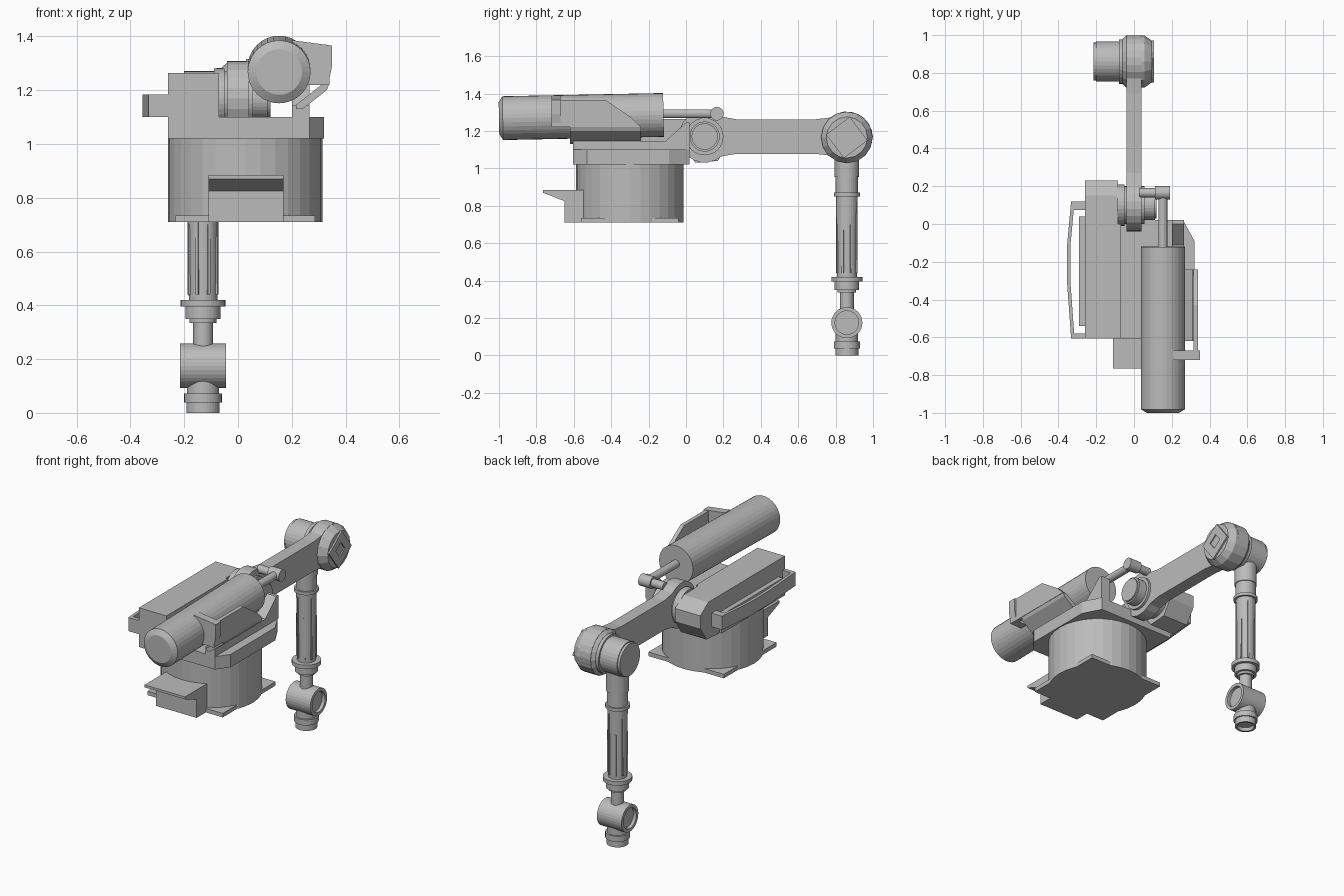
import bpy, bmesh, math
from mathutils import Vector, Matrix

cube = bpy.data.objects.get("Cube")
if cube:
    bpy.data.objects.remove(cube, do_unlink=True)

grey = bpy.data.materials.new("light_grey")
grey.use_nodes = True
grey.diffuse_color = (.5, .5, .5, 1)
grey.node_tree.nodes["Principled BSDF"].inputs["Base Color"].default_value = grey.diffuse_color


def place(axis, u, v, along):
    """Point from profile coordinates u, v and a distance along the axis."""
    return Vector({"x": (along, u, v), "y": (u, along, v), "z": (u, v, along)}[axis])


def loft(name, rings):
    """Skin matching rings of points and cap both ends."""
    bm = bmesh.new()
    rows = [[bm.verts.new(point) for point in ring] for ring in rings]
    for lower, upper in zip(rows, rows[1:]):
        for i in range(len(lower)):
            bm.faces.new((lower[i - 1], lower[i], upper[i], upper[i - 1]))
    bm.faces.new(rows[0])
    bm.faces.new(rows[-1])
    bmesh.ops.recalc_face_normals(bm, faces=bm.faces)
    mesh = bpy.data.meshes.new(name)
    bm.to_mesh(mesh)
    bm.free()
    mesh.materials.append(grey)
    part = bpy.data.objects.new(name, mesh)
    bpy.context.collection.objects.link(part)
    return part


def prism(name, axis, outline, low, high):
    """Extrude an outline along an axis."""
    return loft(name, [[place(axis, u, v, along) for u, v in outline] for along in (low, high)])


def box(name, x, y, z):
    return prism(name, "z", [(x[0], y[0]), (x[1], y[0]), (x[1], y[1]), (x[0], y[1])], *z)


def arc(centre, radius, start, end, steps):
    """Evenly spaced points from one angle to another, both included."""
    angles = [math.radians(start + (end - start) * i / steps) for i in range(steps + 1)]
    return [(centre[0] + radius * math.cos(a), centre[1] + radius * math.sin(a)) for a in angles]


def lathe(name, axis, centre, profile, sides=32, turn=0):
    """Turn (radius, distance) pairs round an axis through a centre."""
    return loft(name, [[place(axis, u, v, along)
                        for u, v in arc(centre, radius, turn, turn + 360, sides)[:-1]]
                       for radius, along in profile])


def stack(name, axis, centre, start, steps):
    """Stepped shaft: each (radius, end) pair is one straight cylinder."""
    profile = []
    for radius, end in steps:
        profile += [(radius, start), (radius, end)]
        start = end
    return lathe(name, axis, centre, profile)


def mirror_outline(half, middle):
    """Close an outline by reflecting its upper half about a height."""
    return half + [(u, middle + middle - v) for u, v in reversed(half)]


FLOOR, DECK, STEP, ROOF = .71, 1.1, 1.145, 1.265
FRONT, LEFT = -.605, -.26
DRUM, DRUM_RADIUS = Vector((.027, -.3)), .287
PIVOT = 1.17
SHOULDER, ELBOW = (.1, PIVOT), (.86, PIVOT - .005)
FOREARM = (-.13, ELBOW[0])
BALANCER_X = .153

# Pedestal drum on a square foot plate
lathe("pedestal_drum", "z", DRUM, [(DRUM_RADIUS, FLOOR), (DRUM_RADIUS, DECK - .07)])
lathe("foot_plate", "z", DRUM, [(.368, FLOOR), (.368, FLOOR + .025)], sides=4, turn=45)

# Cable connector with a wedge-shaped hood
CONNECTOR = (-.11, .17)
box("connector_block", CONNECTOR, (-.65, -.5), (FLOOR, .83))
prism("connector_hood", "x", [(-.5, .885), (-.765, .885), (-.765, .87), (-.65, .825), (-.5, .825)],
      *CONNECTOR)

# Turntable with its gusset
prism("turntable", "z", [(LEFT, FRONT), (.265, FRONT), (.32, -.53), (.32, -.09),
                         (.26, .02), (LEFT, .02)], DECK - .08, DECK)
prism("turntable_gusset", "x", [(FRONT, DECK), (FRONT, STEP), (-.11, STEP), (0, STEP + .1),
                                (.02, STEP + .1), (.02, DECK)], .2, .265)

# Shoulder housing beside the arm
prism("shoulder_housing", "x", [(FRONT, DECK), (FRONT, ROOF), (.15, ROOF), (.23, 1.21),
                                (.23, 1.13), (.17, 1.04), (.05, 1.03), (0, DECK)], LEFT, -.085)
box("inner_housing", (-.085, -.07), (FRONT, 0), (DECK, ROOF))
box("housing_side_panel", (-.29, LEFT), (-.54, .04), (DECK, 1.16))

# Bowed guard standing off the housing: a thin wall and two end pieces
GUARD_HEIGHT = (DECK, DECK + .085)
bow = [(-.333, FRONT), (-.355, -.3), (-.355, -.12), (-.333, .12)]
prism("side_guard_wall", "z", bow + [(x + .018, y) for x, y in reversed(bow)], *GUARD_HEIGHT)
box("side_guard_front", (-.333, LEFT), (FRONT, FRONT + .025), GUARD_HEIGHT)
box("side_guard_back", (-.333, LEFT), (.075, .12), GUARD_HEIGHT)

# Shoulder joint
stack("shoulder_bearing", "x", SHOULDER, -.09, [(.11, -.05), (.1, -.03)])
stack("shoulder_hub", "x", SHOULDER, .03, [(.1, .055), (.08, .11), (.07, .12)])

# Upper arm: rounded ends joined by a slimmer beam
END_RADIUS, BEAM_HALF, NECK = .139, .082, .17
half = arc(SHOULDER, END_RADIUS, 180, 50, 8)
half += [(SHOULDER[0] + NECK, PIVOT + BEAM_HALF + .01), (ELBOW[0] - NECK, PIVOT + BEAM_HALF + .01)]
half += arc(ELBOW, END_RADIUS, 130, 0, 8)
prism("upper_arm", "x", mirror_outline(half, PIVOT), -.04, .04)

# Elbow head, motor and diamond cover with a square recess
lathe("elbow_head", "x", ELBOW, [(.12, -.06), (.138, -.04), (.138, .055), (.11, .095)], sides=16)
stack("elbow_motor", "x", ELBOW, -.215, [(.1, -.2), (.106, -.08), (.118, -.04)])
lathe("elbow_cover", "x", ELBOW, [(.112, .09), (.112, .105), (.045, .105), (.045, .098)],
      sides=4, turn=-8)

# Forearm hanging from the elbow, with ribs round its tube
stack("forearm_collars", "z", FOREARM, .22, [(.037, .335), (.05, .35), (.065, .395), (.083, .42)])
lathe("forearm_tube", "z", FOREARM, [(.053, .42), (.058, .85)])
stack("forearm_top", "z", FOREARM, .85, [(.07, .87), (.06, .955), (.065, DECK)])
RIBS = 8
for i in range(RIBS):
    rib = box("forearm_rib", (.05, .06), (-.005, .005), (.44, .82 if i % 2 else .7))
    rib.matrix_world = (Matrix.Translation((*FOREARM, 0))
                        @ Matrix.Rotation(math.tau * (i + .5) / RIBS, 4, "Z"))

# Wrist barrel with recessed ends
WRIST, BARREL_HALF = (ELBOW[0], .175), .085
barrel = [(.063, BARREL_HALF - .02), (.063, BARREL_HALF), (.083, BARREL_HALF)]
barrel += [(radius, -along) for radius, along in reversed(barrel)]
lathe("wrist_barrel", "x", WRIST, [(radius, along + FOREARM[0]) for radius, along in barrel])

# Tool flange with a recessed face
lathe("tool_tip", "z", FOREARM, [(.045, .02), (.05, 0), (.062, 0), (.062, .04)])
stack("tool_flange", "z", FOREARM, .038, [(.07, .073), (.06, .12)])

# Balancer cylinder, leaning up slightly towards the arm
cylinder = lathe("balancer_cylinder", "z", (0, 0), [(.085, 0), (.117, .02), (.117, .88)])
lean = Vector((0, 1, .02)).to_track_quat("Z", "Y").to_matrix().to_4x4()
cylinder.matrix_world = Matrix.Translation((BALANCER_X, -1, 1.268)) @ lean

# Balancer rod and the pin joining it to the arm
PIN = (.165, 1.292)
lathe("balancer_rod", "y", (BALANCER_X, PIN[1]), [(.024, -.13), (.024, PIN[0])], sides=16)
stack("balancer_pin", "x", PIN, .03, [(.025, .11), (.036, .19)])

# Open guard beside the balancer: side wall, front plate and sloping floor
SILL, CREST = 1.22, 1.366
prism("balancer_guard_side", "x", [(-.72, SILL), (-.72, CREST), (-.43, CREST), (-.29, 1.27),
                                   (-.24, SILL)], .315, .34)
prism("balancer_guard_front", "y", [(.2, SILL), (.335, SILL), (.35, 1.29), (.35, CREST),
                                    (.2, CREST + .02)], -.72, -.67)
prism("balancer_guard_floor", "y", [(.31, SILL), (.338, SILL), (.33, SILL - .02), (.24, 1.13),
                                    (.215, 1.13), (.215, STEP)], -.62, -.24)
